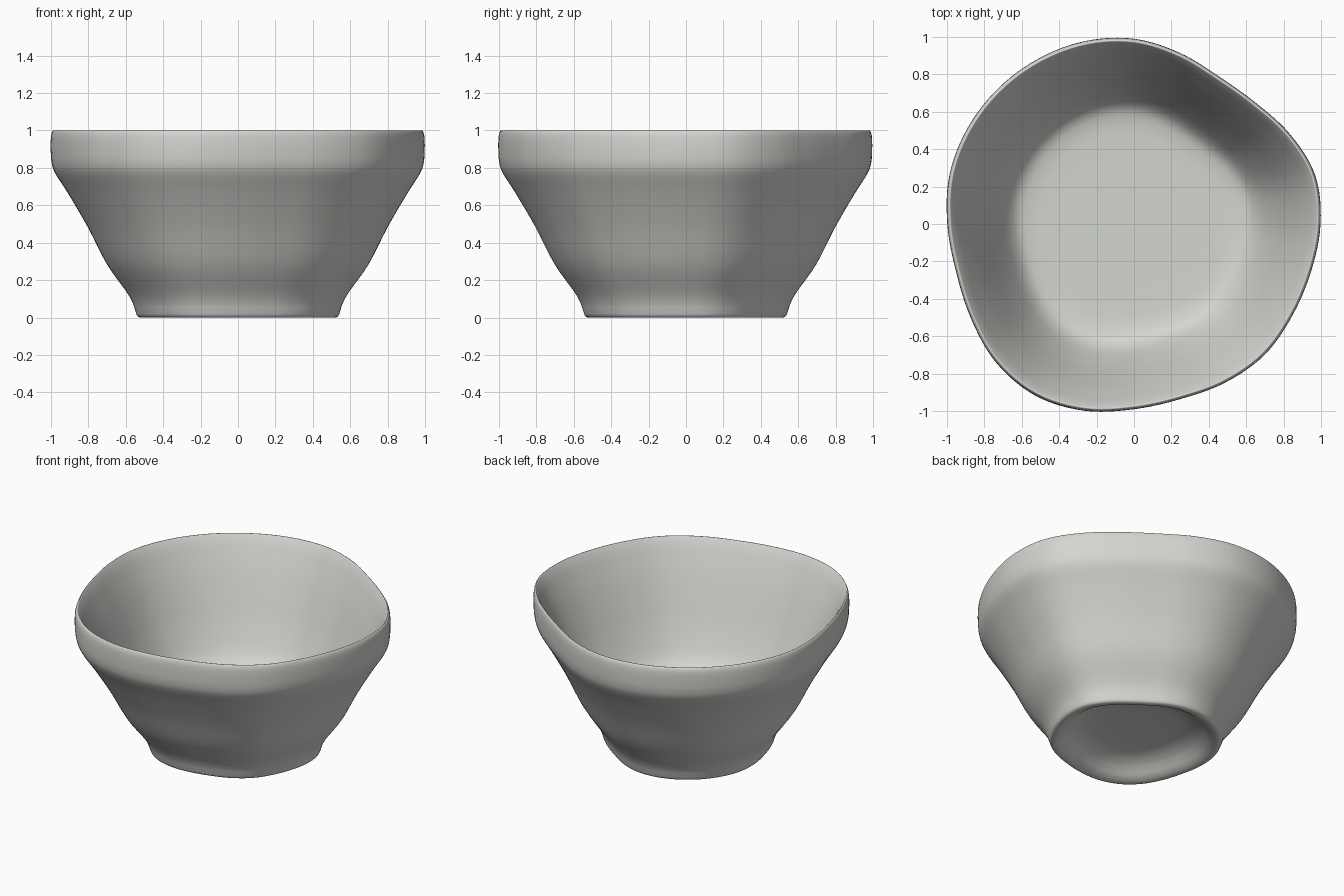
import bpy, bmesh, math

cube = bpy.data.objects.get("Cube")
if cube:
    bpy.data.objects.remove(cube, do_unlink=True)


def smooth(points, steps, closed=False):
    """Points along a Catmull-Rom curve through the given tuples."""
    n = len(points)
    get = (lambda i: points[i % n]) if closed else (lambda i: points[max(0, min(n - 1, i))])
    out = []
    for i in range(n if closed else n - 1):
        a, b, c, d = get(i - 1), get(i), get(i + 1), get(i + 2)
        for s in range(steps):
            t = s / steps
            out.append(tuple(
                q + t / 2 * (r - p + t * (2 * p - 5 * q + 4 * r - w + t * (3 * (q - r) + w - p)))
                for p, q, r, w in zip(a, b, c, d)))
    if not closed:
        out.append(points[-1])
    return out


# Hand-formed, roughly five-sided plan: radius at every 15 degrees from +x
plan = [.997, 1.003, .962, .918, .91, .947, .99, 1.012, 1.021, 1.026, 1.027, 1.021,
        .998, .985, 1.007, 1.045, 1.058, 1.033, .99, .968, .978, .988, .978, .98]
radii = [p[0] for p in smooth([(r,) for r in plan], 6, closed=True)]

# Wall section (radius factor, height): recess, foot ring, outer wall, rim, inner wall, floor
section = [
    (.15, .112), (.25, .108), (.33, .096), (.39, .072), (.43, .045), (.467, .016), (.505, 0),
    (.535, .006), (.549, .04), (.563, .08), (.597, .14), (.70, .285), (.80, .48),
    (.905, .66), (.975, .77), (.995, .83), (1.0, .90), (.999, .96), (.993, .99), (.984, 1.0),
    (.974, .99), (.95, .95), (.917, .88), (.873, .78), (.81, .62), (.763, .50),
    (.705, .37), (.662, .295), (.615, .25), (.55, .23), (.45, .223), (.15, .22)]

bm = bmesh.new()
rings = []
for factor, z in smooth(section, 4):
    rings.append([bm.verts.new((r * factor * math.cos(math.tau * i / len(radii)),
                                r * factor * math.sin(math.tau * i / len(radii)), z))
                  for i, r in enumerate(radii)])
for low, high in zip(rings, rings[1:]):
    for i in range(len(radii)):
        j = (i + 1) % len(radii)
        bm.faces.new((low[i], low[j], high[j], high[i]))

# Close the underside and the inner floor
bm.faces.new(list(reversed(rings[0])))
bm.faces.new(rings[-1])
bmesh.ops.recalc_face_normals(bm, faces=bm.faces)

mesh = bpy.data.meshes.new("bowl")
bm.to_mesh(mesh)
bm.free()
bowl = bpy.data.objects.new("bowl", mesh)
bpy.context.collection.objects.link(bowl)

# Pale grey glaze
glaze = bpy.data.materials.new("pale_grey_glaze")
glaze.use_nodes = True
colour = (.66, .67, .63, 1)
glaze.diffuse_color = colour
glaze.node_tree.nodes["Principled BSDF"].inputs["Base Color"].default_value = colour
mesh.materials.append(glaze)

bpy.ops.object.select_all(action='DESELECT')
bowl.select_set(True)
bpy.context.view_layer.objects.active = bowl
bpy.ops.object.shade_smooth_by_angle(angle=math.radians(50))
